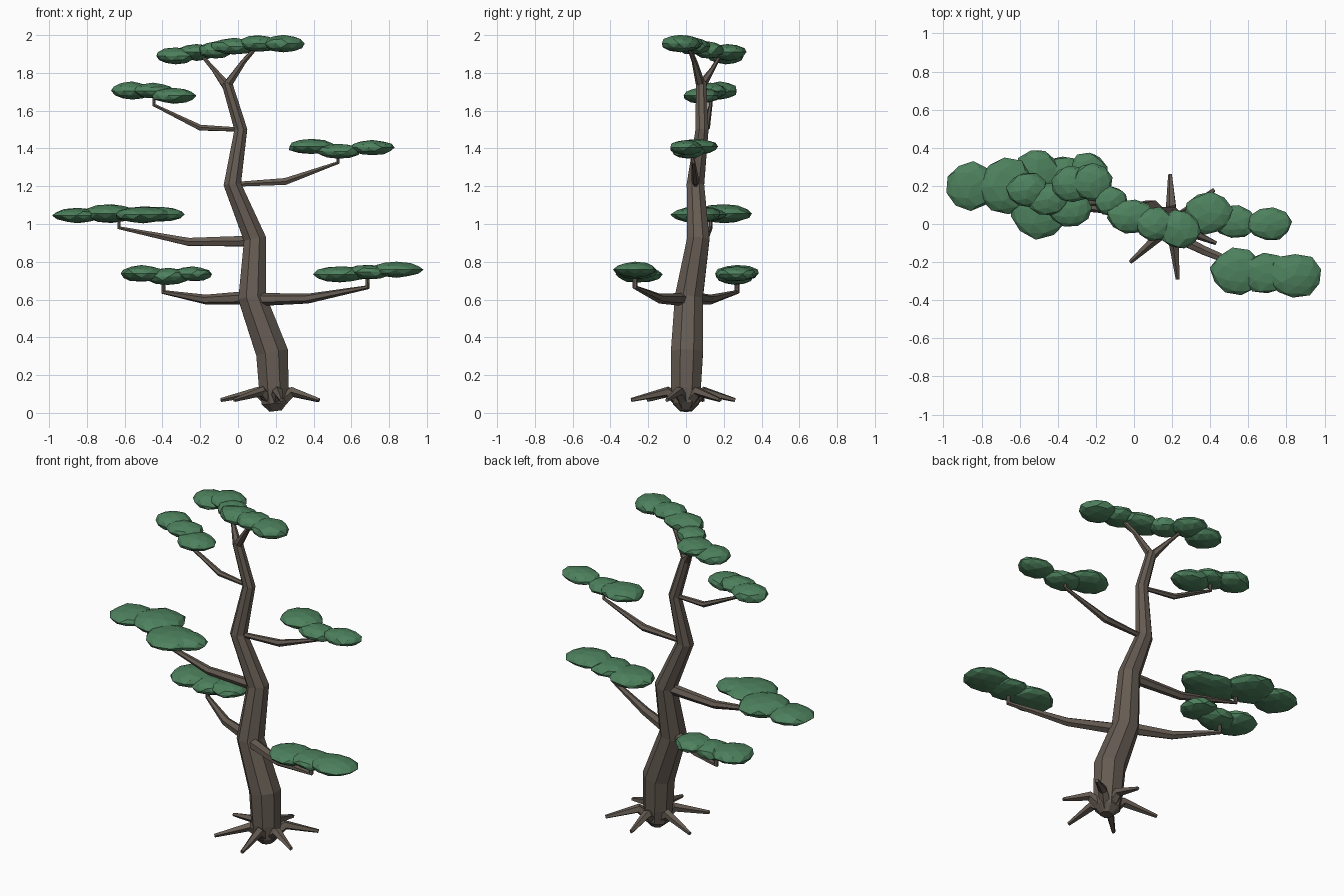
import bpy, bmesh, math, random
from mathutils import Vector, Matrix

random.seed(4)


def material(name, rgb):
    m = bpy.data.materials.new(name)
    m.diffuse_color = (*rgb, 1)
    return m


bark = material("bark", (0.13, 0.105, 0.085))
leaf = material("leaf_green", (0.075, 0.22, 0.11))


def finish(name, bm, mat):
    bmesh.ops.recalc_face_normals(bm, faces=bm.faces)
    me = bpy.data.meshes.new(name)
    bm.to_mesh(me)
    bm.free()
    me.materials.append(mat)
    ob = bpy.data.objects.new(name, me)
    bpy.context.collection.objects.link(ob)
    return ob


def tube(name, path, sides):
    """Faceted tapering tube through (x, y, z, radius) points."""
    bm = bmesh.new()
    pts = [Vector(p[:3]) for p in path]
    n = len(pts)
    prev, rot, rings = Vector((0, 0, 1)), Matrix.Identity(3), []
    for i, p in enumerate(pts):
        t = Vector()
        if i > 0:
            t += (p - pts[i - 1]).normalized()
        if i < n - 1:
            t += (pts[i + 1] - p).normalized()
        t.normalize()
        rot = prev.rotation_difference(t).to_matrix() @ rot
        prev = t
        ring = []
        for k in range(sides):
            a = math.tau * (k + 0.5) / sides
            ring.append(bm.verts.new(p + rot @ Vector((math.cos(a), math.sin(a), 0)) * path[i][3]))
        rings.append(ring)
    for a, b in zip(rings, rings[1:]):
        for k in range(sides):
            j = (k + 1) % sides
            bm.faces.new((a[k], a[j], b[j], b[k]))
    bm.faces.new(rings[0])
    bm.faces.new(rings[-1])
    return finish(name, bm, bark)


def pad(name, blobs):
    """Foliage cloud: overlapping flattened icospheres (x, y, z, rx, ry, rz)."""
    bm = bmesh.new()
    for x, y, z, rx, ry, rz in blobs:
        m = (Matrix.Translation((x, y, z)) @ Matrix.Diagonal((rx, ry, rz, 1))
             @ Matrix.Rotation(random.uniform(0, 6), 4, 'Z'))
        vs = bmesh.ops.create_icosphere(bm, subdivisions=2, radius=1)["verts"]
        for v in vs:
            v.co *= random.uniform(0.92, 1.04)
            v.co = m @ v.co
    return finish(name, bm, leaf)


# trunk: winding, with a rounded foot
tube("trunk", [(0.20, 0, 0.01, 0.035), (0.195, 0, 0.05, 0.075), (0.19, 0, 0.13, 0.085),
               (0.18, 0.005, 0.32, 0.092), (0.075, 0.015, 0.61, 0.08),
               (0.09, 0.065, 0.92, 0.064), (-0.03, 0.05, 1.21, 0.05),
               (0.015, 0.085, 1.5, 0.037), (-0.06, 0.08, 1.75, 0.03)], 8)

# roots: six, radiating from the foot
for i, (x, y) in enumerate([(0.42, 0.18), (0.19, 0.26), (-0.09, 0.09),
                            (-0.02, -0.20), (0.23, -0.29), (0.43, -0.10)]):
    d = Vector((x - 0.2, y, 0)).normalized()
    tube(f"root_{i + 1}", [(0.2 + d.x * 0.02, d.y * 0.02, 0.05, 0.035),
                           (0.2 + d.x * 0.10, d.y * 0.10, 0.113, 0.028),
                           (x, y, 0.068, 0.011)], 5)

# branches, each ending under its pad
tube("branch_low_right", [(0.08, 0.0, 0.60, 0.036), (0.37, -0.14, 0.605, 0.026),
                          (0.685, -0.27, 0.665, 0.014), (0.685, -0.27, 0.74, 0.012)], 6)
tube("branch_low_left", [(0.06, 0.02, 0.61, 0.036), (-0.17, 0.13, 0.60, 0.026),
                         (-0.395, 0.27, 0.64, 0.014), (-0.395, 0.27, 0.72, 0.012)], 6)
tube("branch_mid_left", [(0.08, 0.065, 0.91, 0.032), (-0.26, 0.09, 0.905, 0.024),
                         (-0.63, 0.13, 0.98, 0.011), (-0.63, 0.13, 1.04, 0.010)], 6)
tube("branch_high_right", [(-0.02, 0.05, 1.21, 0.014), (0.25, 0.05, 1.225, 0.021),
                           (0.53, 0.04, 1.325, 0.010), (0.53, 0.03, 1.38, 0.010)], 6)
tube("branch_high_left", [(0.01, 0.085, 1.50, 0.012), (-0.20, 0.11, 1.51, 0.017),
                          (-0.445, 0.13, 1.63, 0.010), (-0.445, 0.13, 1.69, 0.010)], 6)
tube("branch_top_right", [(-0.06, 0.08, 1.73, 0.026), (0.03, 0.045, 1.86, 0.015),
                          (0.11, 0.01, 1.95, 0.010)], 6)
tube("branch_top_left", [(-0.06, 0.08, 1.73, 0.026), (-0.13, 0.14, 1.82, 0.013),
                         (-0.19, 0.18, 1.89, 0.009)], 6)

# foliage pads
pad("foliage_low_right", [(0.54, -0.25, 0.733, 0.14, 0.125, 0.045),
                          (0.69, -0.26, 0.745, 0.13, 0.11, 0.04),
                          (0.84, -0.27, 0.758, 0.145, 0.12, 0.042)])
pad("foliage_low_left", [(-0.51, 0.27, 0.738, 0.12, 0.12, 0.045),
                         (-0.37, 0.26, 0.722, 0.12, 0.10, 0.045),
                         (-0.24, 0.27, 0.735, 0.105, 0.11, 0.04)])
pad("foliage_mid_left", [(-0.85, 0.20, 1.045, 0.135, 0.13, 0.04),
                         (-0.67, 0.20, 1.055, 0.15, 0.15, 0.05),
                         (-0.50, 0.07, 1.05, 0.16, 0.15, 0.045),
                         (-0.41, 0.09, 1.05, 0.125, 0.10, 0.04)])
pad("foliage_high_right", [(0.39, 0.06, 1.41, 0.13, 0.115, 0.04),
                           (0.53, 0.01, 1.385, 0.12, 0.09, 0.04),
                           (0.71, 0.0, 1.405, 0.12, 0.09, 0.04)])
pad("foliage_high_left", [(-0.56, 0.18, 1.705, 0.11, 0.095, 0.048),
                          (-0.45, 0.13, 1.705, 0.11, 0.09, 0.042),
                          (-0.34, 0.08, 1.68, 0.12, 0.10, 0.042)])
pad("foliage_top_left", [(-0.33, 0.21, 1.89, 0.11, 0.10, 0.045),
                         (-0.22, 0.22, 1.91, 0.11, 0.10, 0.045),
                         (-0.12, 0.12, 1.92, 0.09, 0.08, 0.045)])
pad("foliage_top_right", [(-0.02, 0.04, 1.94, 0.13, 0.09, 0.045),
                          (0.11, 0.0, 1.955, 0.11, 0.09, 0.045),
                          (0.24, -0.03, 1.955, 0.115, 0.105, 0.045)])
